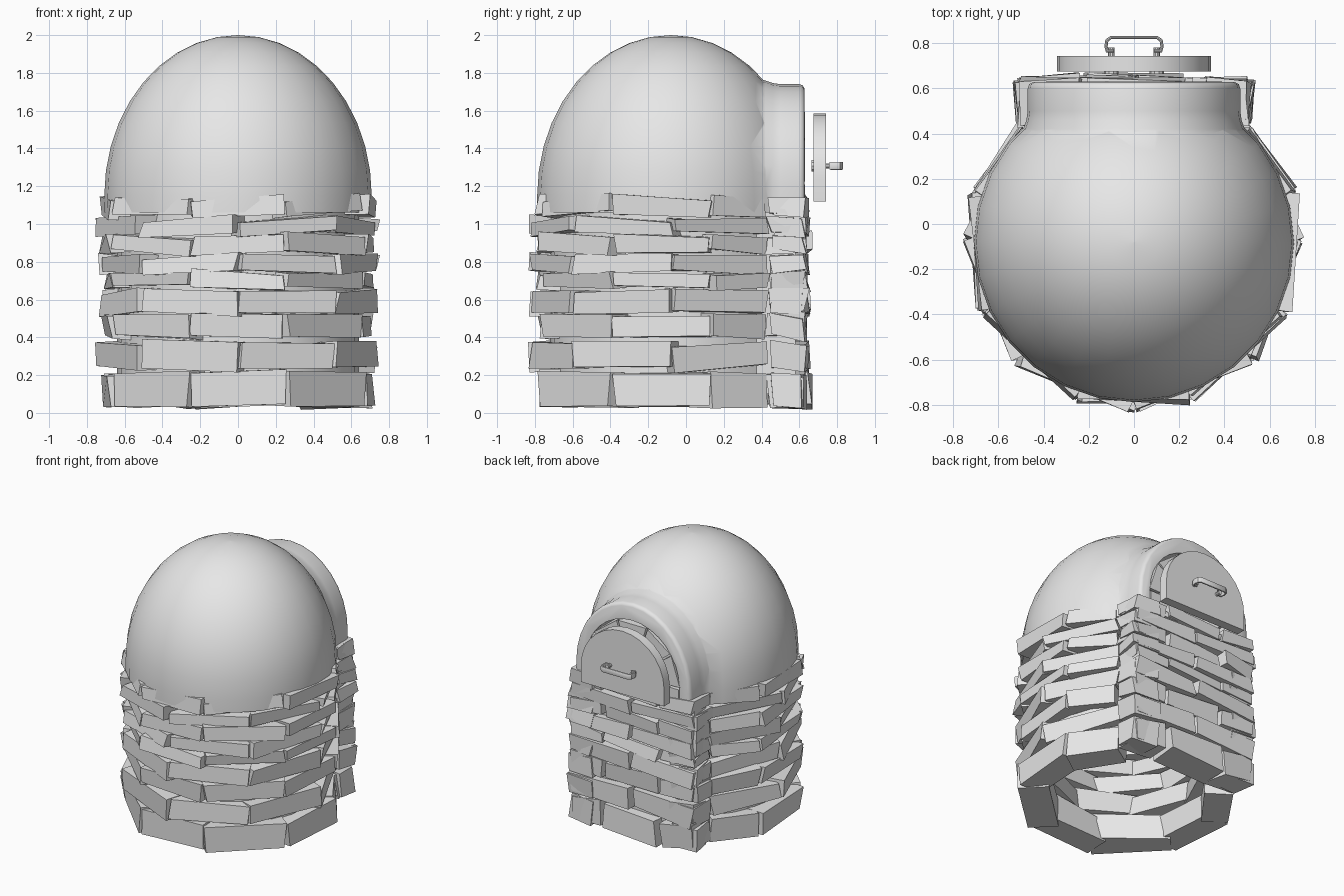
import bpy, bmesh, math, random
from mathutils import Vector

random.seed(11)
cube = bpy.data.objects.get("Cube")
if cube:
    bpy.data.objects.remove(cube, do_unlink=True)

stone = bpy.data.materials.new("pale_grey")
stone.use_nodes = True
stone.diffuse_color = (0.8, 0.8, 0.8, 1)
stone.node_tree.nodes["Principled BSDF"].inputs["Base Color"].default_value = (0.8, 0.8, 0.8, 1)

CENTRE_Y = -0.08


def finish(name, bm):
    bmesh.ops.recalc_face_normals(bm, faces=bm.faces)
    mesh = bpy.data.meshes.new(name)
    bm.to_mesh(mesh)
    bm.free()
    mesh.materials.append(stone)
    ob = bpy.data.objects.new(name, mesh)
    bpy.context.collection.objects.link(ob)
    return ob


def loft(bm, sections, caps=True):
    """Join equal-length closed sections into a tube."""
    rings = [[bm.verts.new(p) for p in s] for s in sections]
    n = len(rings[0])
    for a, b in zip(rings, rings[1:]):
        for i in range(n):
            j = (i + 1) % n
            bm.faces.new((a[i], a[j], b[j], b[i]))
    if caps:
        bm.faces.new(rings[0])
        bm.faces.new(rings[-1])


def arch(half, base, spring, top, y, steps=16):
    """Arched doorway outline standing at depth y."""
    pts = [(half, y, base)]
    for i in range(steps + 1):
        a = math.pi * i / steps
        pts.append((half * math.cos(a), y, spring + (top - spring) * math.sin(a)))
    return pts + [(-half, y, base)]


def smooth(ob, degrees=35):
    bpy.ops.object.select_all(action='DESELECT')
    ob.select_set(True)
    bpy.context.view_layer.objects.active = ob
    bpy.ops.object.shade_smooth_by_angle(angle=math.radians(degrees))


def boolean(ob, tool, operation):
    mod = ob.modifiers.new(operation.lower(), 'BOOLEAN')
    mod.operation, mod.object, mod.solver = operation, tool, 'EXACT'
    bpy.ops.object.select_all(action='DESELECT')
    bpy.context.view_layer.objects.active = ob
    ob.select_set(True)
    bpy.ops.object.modifier_apply(modifier=mod.name)
    bpy.data.objects.remove(tool, do_unlink=True)


# Dome: tall half ellipsoid on a short drum
def circle(r, z, n=28):
    return [(r * math.cos(math.tau * i / n), CENTRE_Y + r * math.sin(math.tau * i / n), z)
            for i in range(n)]


bm = bmesh.new()
rings = [circle(0.708, 1.06)]
for k in range(10):
    t = math.pi / 2 * k / 10
    rings.append(circle(0.708 * math.cos(t), 1.15 + 0.85 * math.sin(t)))
rings.append(circle(0.002, 2.0))
loft(bm, rings)
dome = finish("dome", bm)

# Doorway neck, gently flared where it meets the dome
bm = bmesh.new()
loft(bm, [arch(0.47 + f, 1.06, 1.2, 1.74 + f, y) for y, f in
          ((0.1, 0.03), (0.38, 0.03), (0.42, 0.02), (0.46, 0.006), (0.5, 0.0),
           (0.6, 0.0), (0.618, -0.006), (0.627, -0.022))])
boolean(dome, finish("neck", bm), 'UNION')

# Hollow doorway
bm = bmesh.new()
loft(bm, [arch(0.385, 1.1, 1.22, 1.62, y) for y in (0.1, 0.8)])
cutter = finish("doorway_cutter", bm)
cutter.hide_render = True
boolean(dome, cutter, 'DIFFERENCE')
smooth(dome, 45)

# Stones lining the doorway
bm = bmesh.new()
for i in range(5):
    a, b = [math.pi * (i + e) / 5 for e in (0.03, 0.97)]
    quad = [(r * math.cos(t), 1.22 + r * math.sin(t)) for r, t in
            ((0.3, a), (0.39, a), (0.39, b), (0.3, b))]
    loft(bm, [[(x, y, z) for x, z in quad] for y in (0.4, 0.63)])
for s in (-1, 1):
    loft(bm, [[(s * x, y, z) for x, z in ((0.3, 1.1), (0.38, 1.1), (0.38, 1.21), (0.3, 1.21))]
              for y in (0.4, 0.63)])
finish("doorway_stones", bm)


# Rough base courses: outer joint points, front to back, mirrored
def around(degrees, r=0.745):
    a = math.radians(degrees)
    return (r * math.sin(a), CENTRE_Y - r * math.cos(a))


def mirrored(half):
    return half + [(-x, y) for x, y in reversed(half) if abs(x) > 0.001]


odd = mirrored([around(20), around(65), around(107), (0.5, 0.44), (0.515, 0.635), (0.23, 0.645)])
even = mirrored([around(0), around(45), around(91), (0.5, 0.44), (0.515, 0.64), (0, 0.645)])


def jitter(amount):
    return random.uniform(-amount, amount)


def brick(bm, p, q, z0, z1, depth=0.2):
    p, q = Vector(p), Vector(q)
    d = (q - p).normalized()
    n = Vector((-d.y, d.x))
    p, q = p + d * 0.014, q - d * 0.014
    shift = jitter(0.012)
    tilt = jitter(0.016)
    sections = []
    for z in (z0, z1):
        ring = []
        for c, t in ((p, -tilt), (q, tilt), (q + n * depth, tilt), (p + n * depth, -tilt)):
            c = c + n * shift
            ring.append((c.x + jitter(0.016), c.y + jitter(0.016),
                         max(0.0, z + t + jitter(0.014))))
        sections.append(ring)
    loft(bm, sections)


levels = [(0.035, 0.21), (0.235, 0.37), (0.4, 0.52), (0.53, 0.645), (0.665, 0.745),
          (0.745, 0.835), (0.85, 0.94), (0.945, 1.03), (1.045, 1.14)]
for row, (z0, z1) in enumerate(levels):
    bm = bmesh.new()
    pts = even if row % 2 else odd
    for p, q in zip(pts, pts[1:] + pts[:1]):
        brick(bm, p, q, z0, z1)
    finish("brick_course_%d" % (row + 1), bm)

# Plain wall behind the brick faces, open underneath
outline = mirrored([around(a, 0.64) for a in range(0, 136, 15)] + [(0.45, 0.58)])
bm = bmesh.new()
loft(bm, [[(x, y, z) for x, y in outline] for z in (0.1, 1.1)], caps=False)
smooth(finish("inner_wall", bm))

# Door slab standing clear of the doorway
bm = bmesh.new()
loft(bm, [arch(0.34, 1.12, 1.245, 1.585, y, 14) for y in (0.675, 0.742)])
smooth(finish("door", bm))

# Strap handle with bolts and inner plates
curve = bpy.data.curves.new("handle", 'CURVE')
curve.dimensions = '2D'
curve.extrude = 0.014
curve.bevel_depth = 0.007
curve.bevel_resolution = 1
path = mirrored([(0.09, 0.765), (0.118, 0.765), (0.124, 0.785), (0.12, 0.812), (0.102, 0.825)])
spline = curve.splines.new('POLY')
spline.points.add(len(path) - 1)
for pt, (x, y) in zip(spline.points, path):
    pt.co = (x, y, 0, 1)
curve.materials.append(stone)
handle = bpy.data.objects.new("handle", curve)
handle.location.z = 1.308
bpy.context.collection.objects.link(handle)
bpy.ops.object.select_all(action='DESELECT')
handle.select_set(True)
bpy.context.view_layer.objects.active = handle
bpy.ops.object.convert(target='MESH')
smooth(handle)


def disc(x, y, r, n=10):
    return [(x + r * math.cos(math.tau * i / n), y, 1.308 + r * math.sin(math.tau * i / n))
            for i in range(n)]


for side, s in (("left", 1), ("right", -1)):
    bm = bmesh.new()
    loft(bm, [disc(s * 0.1, y, 0.014) for y in (0.735, 0.78)])
    loft(bm, [disc(s * 0.1, y, 0.032) for y in (0.664, 0.678)])
    finish("handle_bolt_" + side, bm)
